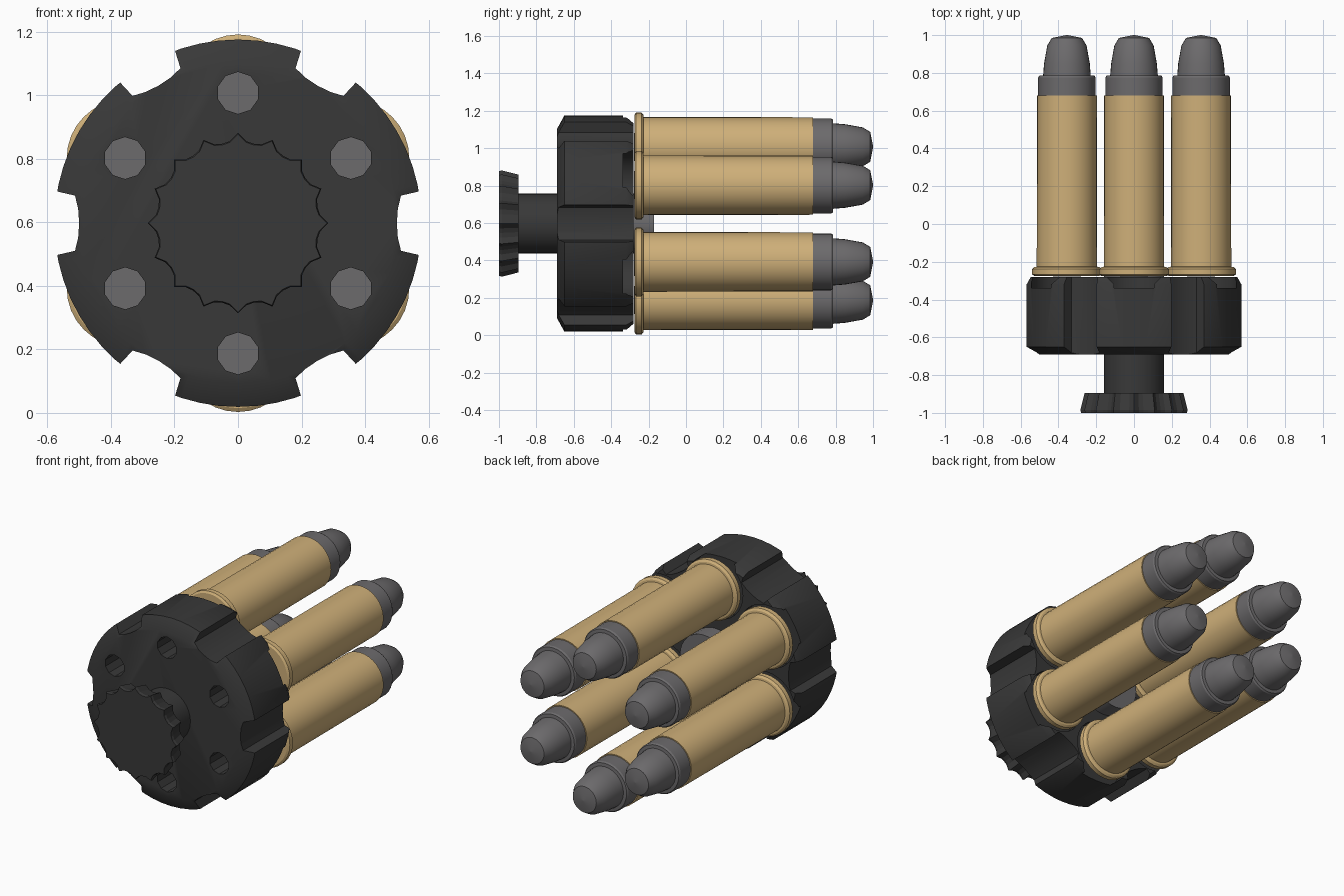
import bpy, bmesh, math
from math import cos, sin, pi, radians

if "Cube" in bpy.data.objects:
    bpy.data.objects.remove(bpy.data.objects["Cube"])

ZC = 0.597      # height of the main axis
RING = 0.41     # distance of the cartridges from the axis


def material(name, rgb):
    m = bpy.data.materials.new(name)
    m.diffuse_color = (*rgb, 1)
    m.use_nodes = True
    m.node_tree.nodes["Principled BSDF"].inputs["Base Color"].default_value = m.diffuse_color
    return m


BLACK = material("black polymer", (0.040, 0.040, 0.040))
LEAD = material("lead grey", (0.150, 0.145, 0.150))
BRASS = material("brass", (0.62, 0.43, 0.19))


def finish(name, bm, mat, smooth=True):
    bmesh.ops.recalc_face_normals(bm, faces=bm.faces)
    me = bpy.data.meshes.new(name)
    bm.to_mesh(me)
    bm.free()
    me.materials.append(mat)
    ob = bpy.data.objects.new(name, me)
    bpy.context.collection.objects.link(ob)
    if smooth:
        shade(ob)
    return ob


def shade(ob):
    bpy.ops.object.select_all(action='DESELECT')
    ob.select_set(True)
    bpy.context.view_layer.objects.active = ob
    bpy.ops.object.shade_smooth_by_angle(angle=radians(30))


def loft(bm, rings):
    """Skin a list of point rings and cap both ends."""
    loops = [[bm.verts.new(p) for p in ring] for ring in rings]
    n = len(loops[0])
    for a, b in zip(loops, loops[1:]):
        for i in range(n):
            j = (i + 1) % n
            bm.faces.new((a[i], a[j], b[j], b[i]))
    bm.faces.new(loops[0])
    bm.faces.new(loops[-1])


def lathe(name, profile, mat, cx=0, cz=ZC, n=32, smooth=True):
    """Turn (radius, y) pairs around an axis parallel to y."""
    bm = bmesh.new()
    loft(bm, [[(cx + r * cos(2 * pi * i / n + pi / 2), y, cz + r * sin(2 * pi * i / n + pi / 2))
               for i in range(n)] for r, y in profile])
    return finish(name, bm, mat, smooth)


def notch_cutter(angle):
    """Shallow finger scallop on the rim of the body."""
    half = [(0.70, 0.13), (0.57, 0.10), (0.513, 0.087), (0.503, 0.045)]
    outline = half + [(0.50, 0)] + [(x, -y) for x, y in reversed(half)]
    bm = bmesh.new()
    loft(bm, [[(u * cos(angle) - v * sin(angle), y, ZC + u * sin(angle) + v * cos(angle))
               for u, v in outline] for y in (-0.8, -0.2)])
    return finish("notch_cutter", bm, BLACK, False)


def cut(target, cutter):
    mod = target.modifiers.new("cut", 'BOOLEAN')
    mod.operation = 'DIFFERENCE'
    mod.solver = 'EXACT'
    mod.object = cutter
    cutter.hide_render = True
    bpy.context.view_layer.objects.active = target
    bpy.ops.object.modifier_apply(modifier=mod.name)
    bpy.data.objects.remove(cutter, do_unlink=True)


# Body: chamfered drum with scallops, rear pockets and through holes
body = lathe("loader_body", [(0.505, -0.69), (0.578, -0.65), (0.578, -0.32), (0.555, -0.28)],
             BLACK, n=60, smooth=False)
slots = [radians(90 + 60 * k) for k in range(6)]
for a in slots:
    cx, cz = RING * cos(a), ZC + RING * sin(a)
    cut(body, notch_cutter(a + radians(30)))
    cut(body, lathe("pocket_cutter", [(0.19, -0.338), (0.19, -0.2)], BLACK, cx, cz, 32, False))
    cut(body, lathe("hole_cutter", [(0.066, -0.8), (0.066, -0.3)], BLACK, cx, cz, 10, False))
shade(body)

# Cartridges: rimmed case, primer and stepped bullet
for k, a in enumerate(slots):
    cx, cz = RING * cos(a), ZC + RING * sin(a)
    lathe(f"case_{k}", [(0.172, -0.275), (0.184, -0.267), (0.184, -0.238), (0.172, -0.228),
                        (0.160, -0.226), (0.158, 0.68)], BRASS, cx, cz)
    lathe(f"primer_{k}", [(0.075, -0.279), (0.075, -0.27)], LEAD, cx, cz, 20)
    lathe(f"bullet_{k}", [(0.152, 0.67), (0.152, 0.775), (0.146, 0.785), (0.126, 0.787),
                          (0.121, 0.85), (0.104, 0.945), (0.08, 0.985), (0.004, 1.0)],
          LEAD, cx, cz)

# Central shaft and rear hub
lathe("knob_shaft", [(0.16, -0.91), (0.16, -0.68)], BLACK)
lathe("rear_hub", [(0.16, -0.29), (0.16, -0.17)], LEAD)

# Knob: sixteen sharp grip ridges narrowing towards the body
bm = bmesh.new()
loft(bm, [[(r * s * cos(a), y, ZC + r * s * sin(a))
           for i in range(64)
           for a, r in [(2 * pi * i / 64, (0.284, 0.260, 0.255, 0.260)[i % 4])]]
          for y, s in ((-1.0, 0.985), (-0.985, 1.0), (-0.895, 0.92))])
finish("grip_knob", bm, BLACK, False)
